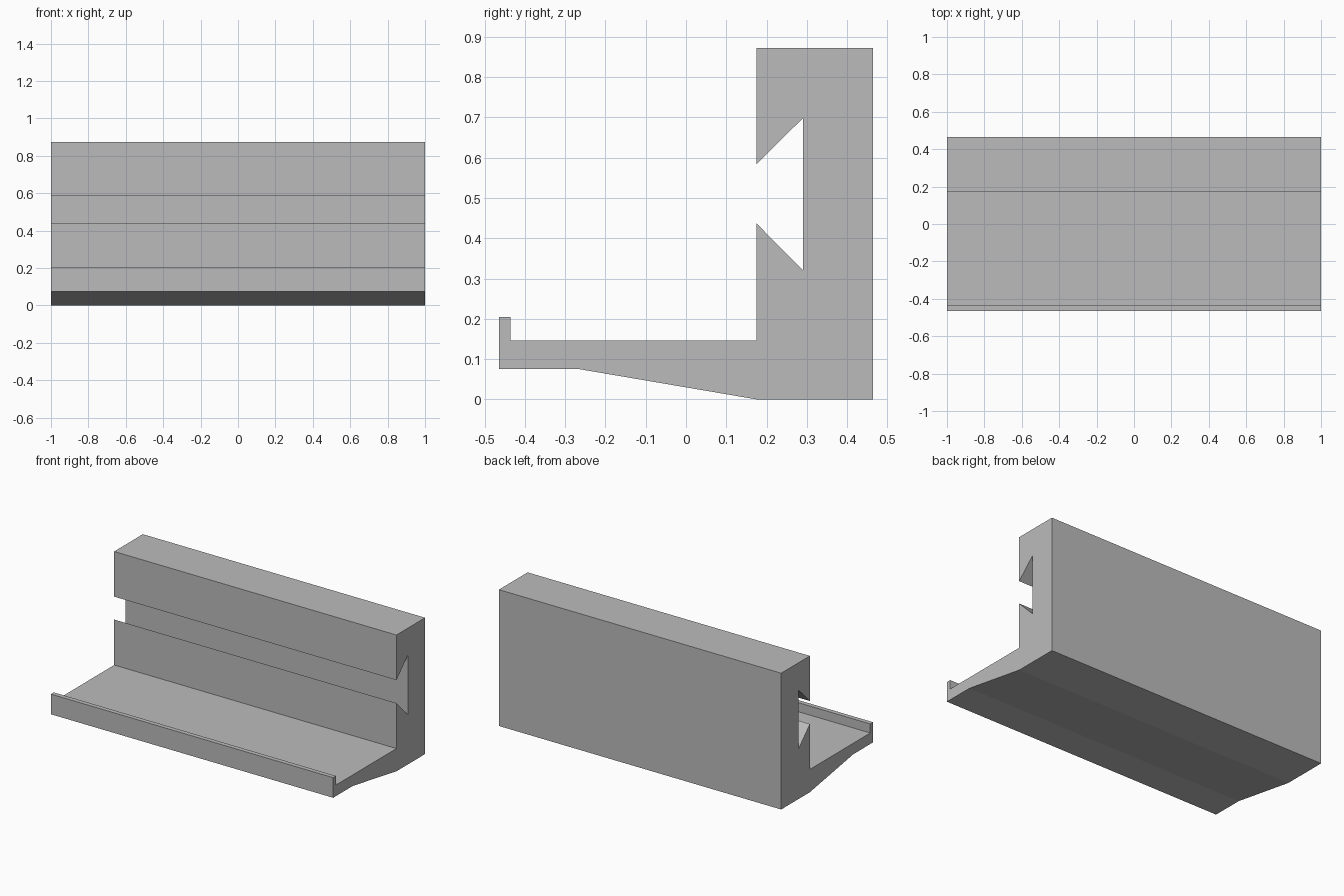
import bpy
import bmesh

cube = bpy.data.objects.get("Cube")
if cube:
    bpy.data.objects.remove(cube, do_unlink=True)

LENGTH = 2.0

# Plain grey material
grey = bpy.data.materials.new("plain_grey")
grey.use_nodes = True
colour = (0.5, 0.5, 0.5, 1.0)
grey.diffuse_color = colour
grey.node_tree.nodes["Principled BSDF"].inputs["Base Color"].default_value = colour


def extrude_profile(name, outline):
    """Sweep a closed (y, z) outline along x, centred on x = 0."""
    bm = bmesh.new()
    verts = [bm.verts.new((-LENGTH / 2, y, z)) for y, z in outline]
    end = bm.faces.new(verts)
    swept = bmesh.ops.extrude_face_region(bm, geom=[end], use_keep_orig=True)
    moved = [v for v in swept["geom"] if isinstance(v, bmesh.types.BMVert)]
    bmesh.ops.translate(bm, verts=moved, vec=(LENGTH, 0, 0))
    bmesh.ops.recalc_face_normals(bm, faces=bm.faces)
    mesh = bpy.data.meshes.new(name)
    bm.to_mesh(mesh)
    bm.free()
    mesh.materials.append(grey)
    obj = bpy.data.objects.new(name, mesh)
    bpy.context.collection.objects.link(obj)
    return obj


# Shelf with tapered underside and front lip
shelf = [(-0.465, 0.075), (-0.265, 0.075), (0.175, 0.0)]
# Solid back wall
wall = [(0.465, 0.0), (0.465, 0.873), (0.175, 0.873)]
# Dovetail slot in the front of the wall
slot = [(0.175, 0.584), (0.291, 0.699), (0.291, 0.32), (0.175, 0.437)]
# Shelf top and lip
lip = [(0.175, 0.146), (-0.436, 0.146), (-0.436, 0.204), (-0.465, 0.204)]

extrude_profile("slotted_rail_bracket", shelf + wall + slot + lip)
